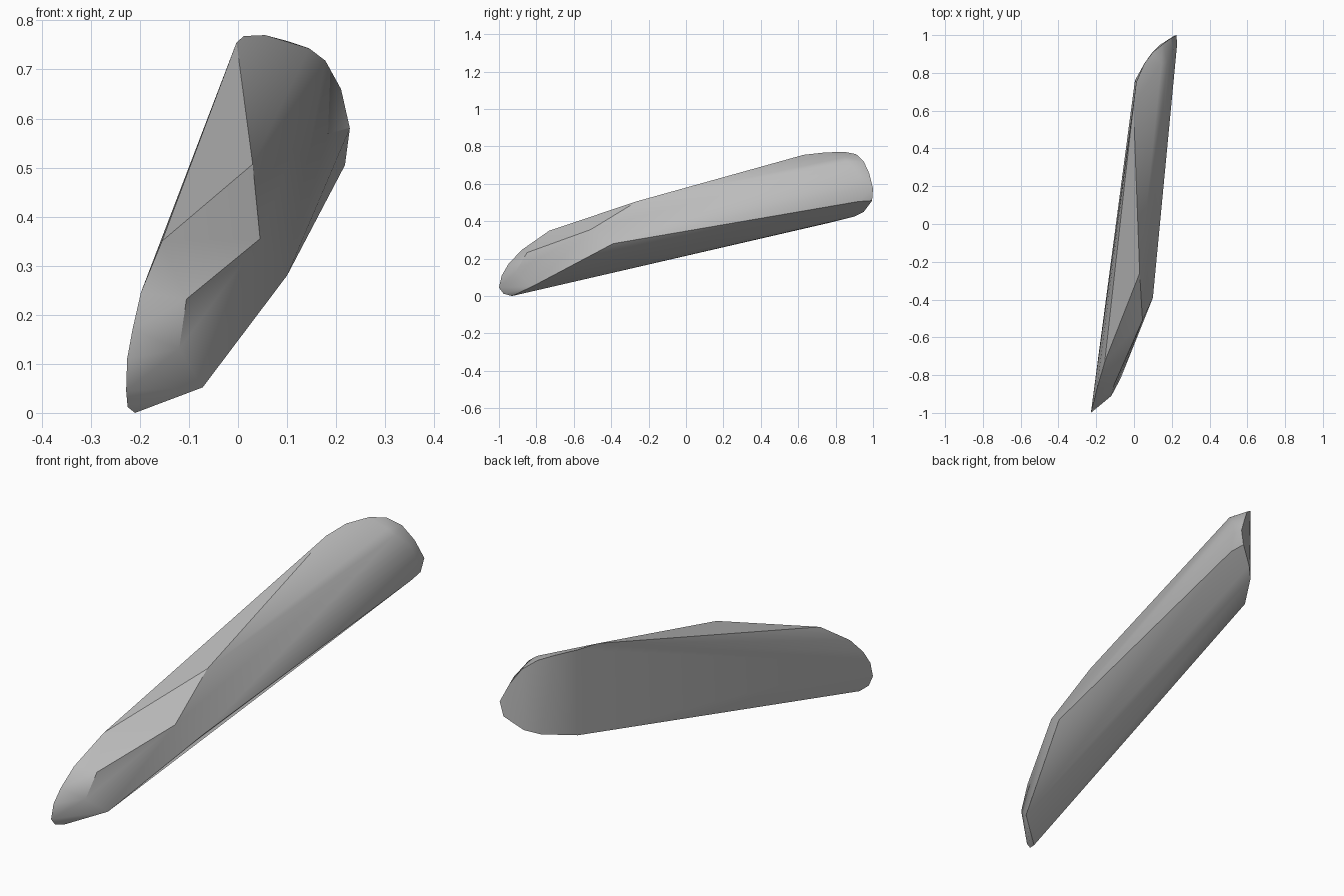
import bpy, bmesh, math

cube = bpy.data.objects.get("Cube")
if cube:
    bpy.data.objects.remove(cube)

# Grey stone
stone = bpy.data.materials.new("grey_stone")
stone.use_nodes = True
colour = (0.5, 0.5, 0.5, 1)
stone.diffuse_color = colour
stone.node_tree.nodes["Principled BSDF"].inputs["Base Color"].default_value = colour

# Rounded front tip, from the underside up to the back ridge
tip = [(-.21, -.93, 0), (-.225, -.975, .012), (-.228, -1, .045),
       (-.226, -.985, .11), (-.215, -.95, .17), (-.198, -.88, .245)]
# Back ridge and bottom corner of the flat rear face
back = [(-.155, -.73, .35), (-.003, .63, .755), (.005, .76, .39)]
# Curved bevel at the far end
bevel = [(.012, .75, .768), (.055, .85, .77), (.1, .91, .758), (.15, .95, .72),
         (.19, .98, .655), (.225, 1, .575), (.21, .995, .51),
         (.14, .95, .45), (.09, .9, .425)]
# Chipped upper facets
upper = [(.03, -.26, .507), (.178, .86, .718), (.145, .85, .743),
         (.045, -.51, .355), (-.105, -.85, .232), (-.12, -.91, .13)]
# Lower edge of the side face
lower = [(-.072, -.82, .052), (.1, -.39, .28), (.218, .92, .505), (.228, .95, .58),
         (.21, .92, .66)]

# Shard as one closed convex stone
bm = bmesh.new()
for point in tip + back + bevel + upper + lower:
    bm.verts.new(point)
hull = bmesh.ops.convex_hull(bm, input=bm.verts)
loose = [v for v in bm.verts if not v.link_faces]
bmesh.ops.delete(bm, geom=loose, context='VERTS')
bmesh.ops.recalc_face_normals(bm, faces=bm.faces)

mesh = bpy.data.meshes.new("stone_blade")
bm.to_mesh(mesh)
bm.free()
mesh.materials.append(stone)
blade = bpy.data.objects.new("stone_blade", mesh)
bpy.context.collection.objects.link(blade)

# Soft facets with sharp ridges
bpy.context.view_layer.objects.active = blade
blade.select_set(True)
bpy.ops.object.shade_smooth_by_angle(angle=math.radians(30))
